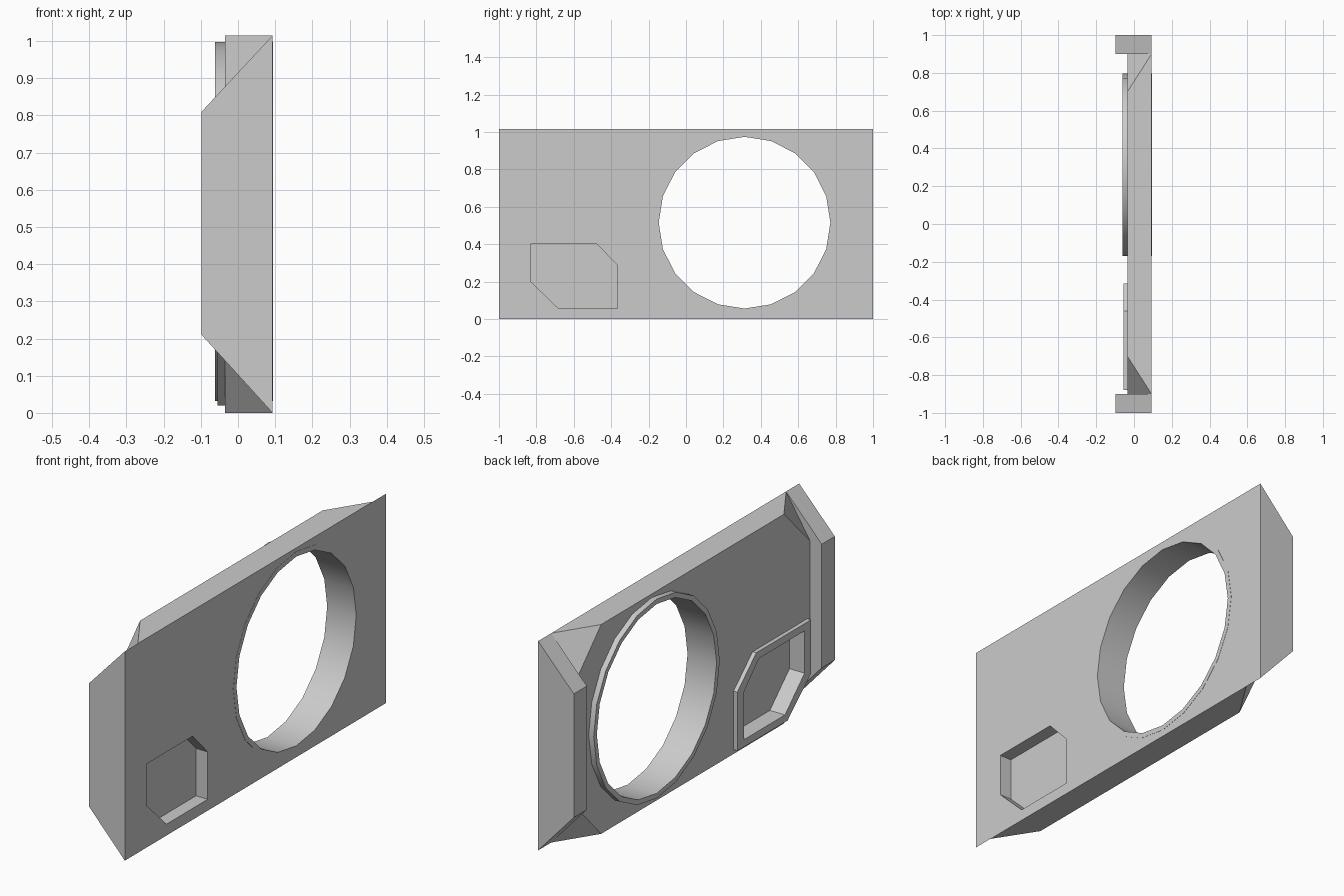
import bpy, bmesh
from math import sin, cos, tau, radians

if "Cube" in bpy.data.objects:
    bpy.data.objects.remove(bpy.data.objects["Cube"])

FRONT, BACK, TOP = 0.093, -0.035, 1.015


def finish(name, bm):
    bmesh.ops.recalc_face_normals(bm, faces=bm.faces)
    me = bpy.data.meshes.new(name)
    bm.to_mesh(me)
    bm.free()
    ob = bpy.data.objects.new(name, me)
    bpy.context.collection.objects.link(ob)
    return ob


def prism(name, pts, x0, x1):
    """Extrude a (y, z) outline along x."""
    bm = bmesh.new()
    f = bm.faces.new([bm.verts.new((x0, y, z)) for y, z in pts])
    r = bmesh.ops.extrude_face_region(bm, geom=[f])
    bmesh.ops.translate(bm, vec=(x1 - x0, 0, 0),
                        verts=[v for v in r["geom"] if isinstance(v, bmesh.types.BMVert)])
    return finish(name, bm)


def frame(name, outer, inner, x0, x1):
    """Closed frame between two matching (y, z) outlines."""
    bm = bmesh.new()
    loops = [[bm.verts.new((x, y, z)) for y, z in pts]
             for pts, x in ((outer, x0), (outer, x1), (inner, x1), (inner, x0))]
    n = len(outer)
    for k in range(4):
        a, b = loops[k], loops[(k + 1) % 4]
        for i in range(n):
            j = (i + 1) % n
            bm.faces.new((a[i], a[j], b[j], b[i]))
    return finish(name, bm)


def circle(r, n=20):
    return [(0.313 + r * cos(tau * i / n), 0.515 + r * sin(tau * i / n)) for i in range(n)]


def smooth(ob):
    bpy.ops.object.select_all(action='DESELECT')
    ob.select_set(True)
    bpy.context.view_layer.objects.active = ob
    bpy.ops.object.shade_smooth_by_angle(angle=radians(30))


pocket = [(-0.83, 0.405), (-0.48, 0.405), (-0.365, 0.285),
          (-0.365, 0.055), (-0.68, 0.055), (-0.83, 0.2)]
pocket_rim = [(-0.88, 0.44), (-0.46, 0.44), (-0.315, 0.305),
              (-0.315, 0.02), (-0.70, 0.02), (-0.88, 0.18)]

# Main panel: rectangular front, back with clipped corners
bm = bmesh.new()
for s in (-1, 1):
    for x, y, z in ((FRONT, 0.9, 0), (FRONT, 0.9, TOP), (BACK, 0.7, 0), (BACK, 0.7, TOP),
                    (BACK, 0.9, 0.21), (BACK, 0.9, 0.81)):
        bm.verts.new((x, s * y, z))
bmesh.ops.convex_hull(bm, input=bm.verts)
bmesh.ops.dissolve_limit(bm, angle_limit=0.01, verts=bm.verts, edges=bm.edges)
panel = finish("panel", bm)

# Cut the round opening and the pocket through the panel
for name, pts in (("round_cutter", circle(0.47)), ("pocket_cutter", pocket)):
    cutter = prism(name, pts, -0.3, 0.3)
    cutter.hide_render = True
    mod = panel.modifiers.new(name, 'BOOLEAN')
    mod.operation, mod.solver, mod.object = 'DIFFERENCE', 'EXACT', cutter
    bpy.context.view_layer.objects.active = panel
    bpy.ops.object.modifier_apply(modifier=mod.name)
    bpy.data.objects.remove(cutter)

# Ring lining the round opening
smooth(frame("opening_ring", circle(0.483), circle(0.459), -0.062, FRONT + 0.001))

# Raised rim behind the pocket and the thin sheet closing it
frame("pocket_rim", pocket_rim, pocket, -0.055, BACK)
prism("pocket_floor", pocket, 0.026, 0.030)

# Chamfered end flanges
for side, y0, y1 in (("left", -1, -0.9), ("right", 0.9, 1)):
    bm = bmesh.new()
    for x, z in ((FRONT, 0), (FRONT, TOP), (-0.098, 0.81), (-0.098, 0.21)):
        for y in (y0, y1):
            bm.verts.new((x, y, z))
    bmesh.ops.convex_hull(bm, input=bm.verts)
    bmesh.ops.dissolve_limit(bm, angle_limit=0.01, verts=bm.verts, edges=bm.edges)
    finish("end_flange_" + side, bm)
